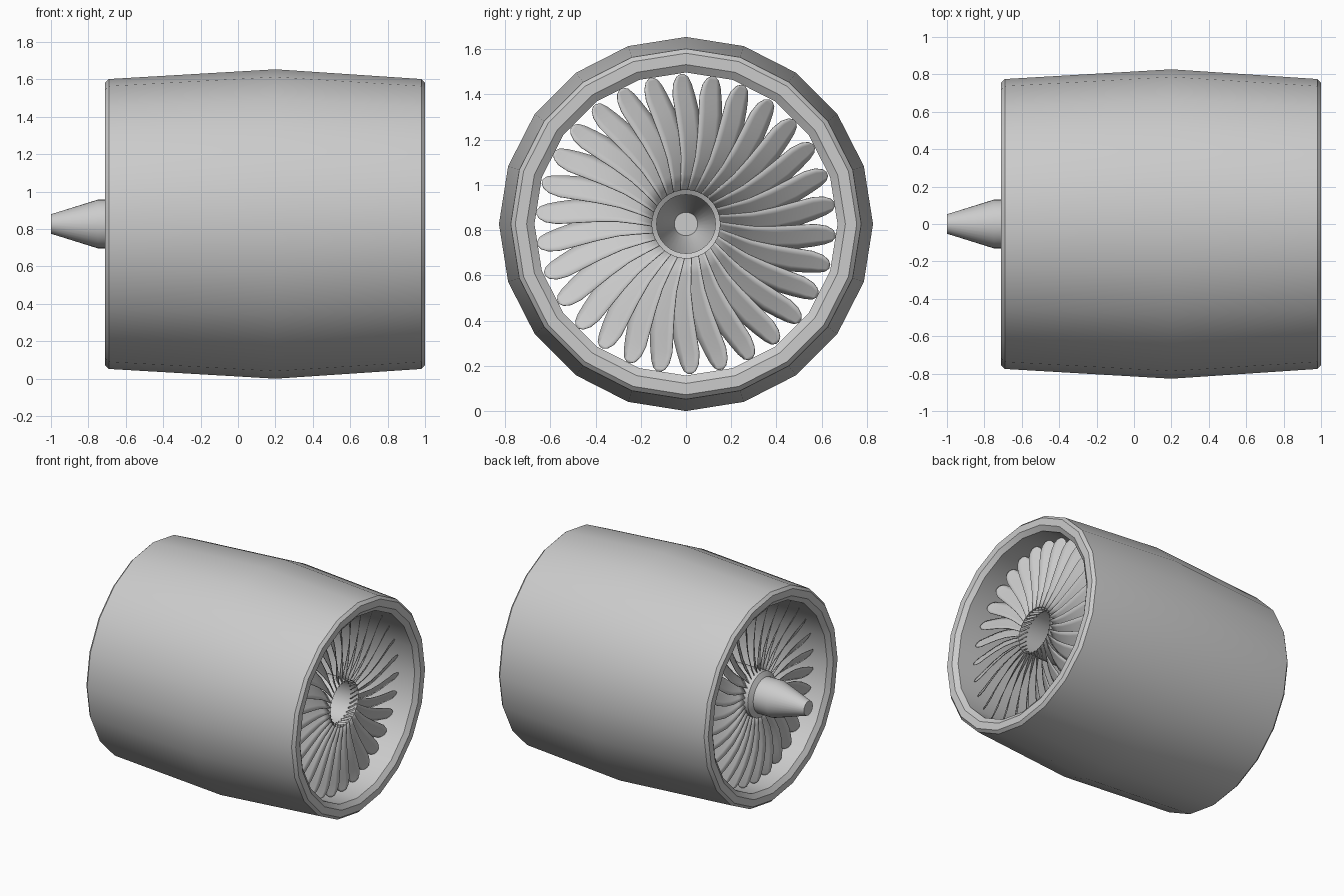
import bpy, bmesh
from math import sin, cos, pi, radians

if "Cube" in bpy.data.objects:
    bpy.data.objects.remove(bpy.data.objects["Cube"])

CZ = 0.827  # height of the engine axis


def finish(name, bm, angle=30):
    me = bpy.data.meshes.new(name)
    bm.to_mesh(me)
    bm.free()
    ob = bpy.data.objects.new(name, me)
    ob.location = (0, 0, CZ)
    bpy.context.collection.objects.link(ob)
    bpy.ops.object.select_all(action='DESELECT')
    ob.select_set(True)
    bpy.context.view_layer.objects.active = ob
    bpy.ops.object.shade_smooth_by_angle(angle=radians(angle))
    return ob


def lathe(name, profile, sides, closed=False, cap=False):
    """Revolve (x, radius) points around the x axis."""
    bm = bmesh.new()
    rings = [[bm.verts.new((x, r * sin(2 * pi * i / sides), r * cos(2 * pi * i / sides)))
              for i in range(sides)] for x, r in profile]
    pairs = list(zip(rings, rings[1:]))
    if closed:
        pairs.append((rings[-1], rings[0]))
    for a, b in pairs:
        for i in range(sides):
            j = (i + 1) % sides
            bm.faces.new((a[i], a[j], b[j], b[i]))
    if cap:
        bm.faces.new(rings[-1])
    bmesh.ops.recalc_face_normals(bm, faces=bm.faces)
    return finish(name, bm)


def fan(name, x0, count=30):
    """Ring of pitched, slightly S-curved blades with round tips."""
    # radius, width seen along the axis, sweep in degrees, pitch in degrees
    stations = [(0.15, 0.045, -1, 50), (0.22, 0.06, 2, 45), (0.30, 0.08, 3.5, 40),
                (0.40, 0.10, 2.5, 35), (0.50, 0.105, 0.5, 32), (0.57, 0.098, -1, 30),
                (0.62, 0.08, -1.5, 30), (0.65, 0.052, -1.5, 30), (0.663, 0.016, -1.5, 30)]
    cols = 4
    bm = bmesh.new()
    for k in range(count):
        base = 2 * pi * k / count
        rows = []
        for r, w, sweep, pitch in stations:
            a = base + radians(sweep)
            row = []
            for c in range(cols + 1):
                t = c / cols - 0.5
                y = t * w
                x = x0 - y * sin(radians(pitch)) / cos(radians(pitch))
                row.append(bm.verts.new((x, r * sin(a) + y * cos(a), r * cos(a) - y * sin(a))))
            rows.append(row)
        for p, q in zip(rows, rows[1:]):
            for c in range(cols):
                bm.faces.new((p[c], p[c + 1], q[c + 1], q[c]))
    bmesh.ops.recalc_face_normals(bm, faces=bm.faces)
    ob = finish(name, bm)
    mod = ob.modifiers.new("thickness", 'SOLIDIFY')
    mod.thickness = 0.004
    mod.offset = 0
    return ob


# Outer casing: 20-sided hollow barrel with chamfered lips
lathe("casing", [(-0.69, 0.775), (0.20, 0.827), (0.98, 0.775), (1.0, 0.755), (1.0, 0.705),
                 (0.975, 0.67), (-0.685, 0.67), (-0.71, 0.705), (-0.71, 0.755)], 20, closed=True)

# Hollow hub, open at the intake, stepping down to the tail cone
lathe("hub_and_tail_cone", [(0.87, 0.165), (-0.56, 0.165), (-0.62, 0.165), (-0.64, 0.13),
                            (-0.75, 0.13), (-1.0, 0.052)], 32, cap=True)

# Blade rows at both ends
fan("front_fan", 0.84)
fan("rear_fan", -0.57)
